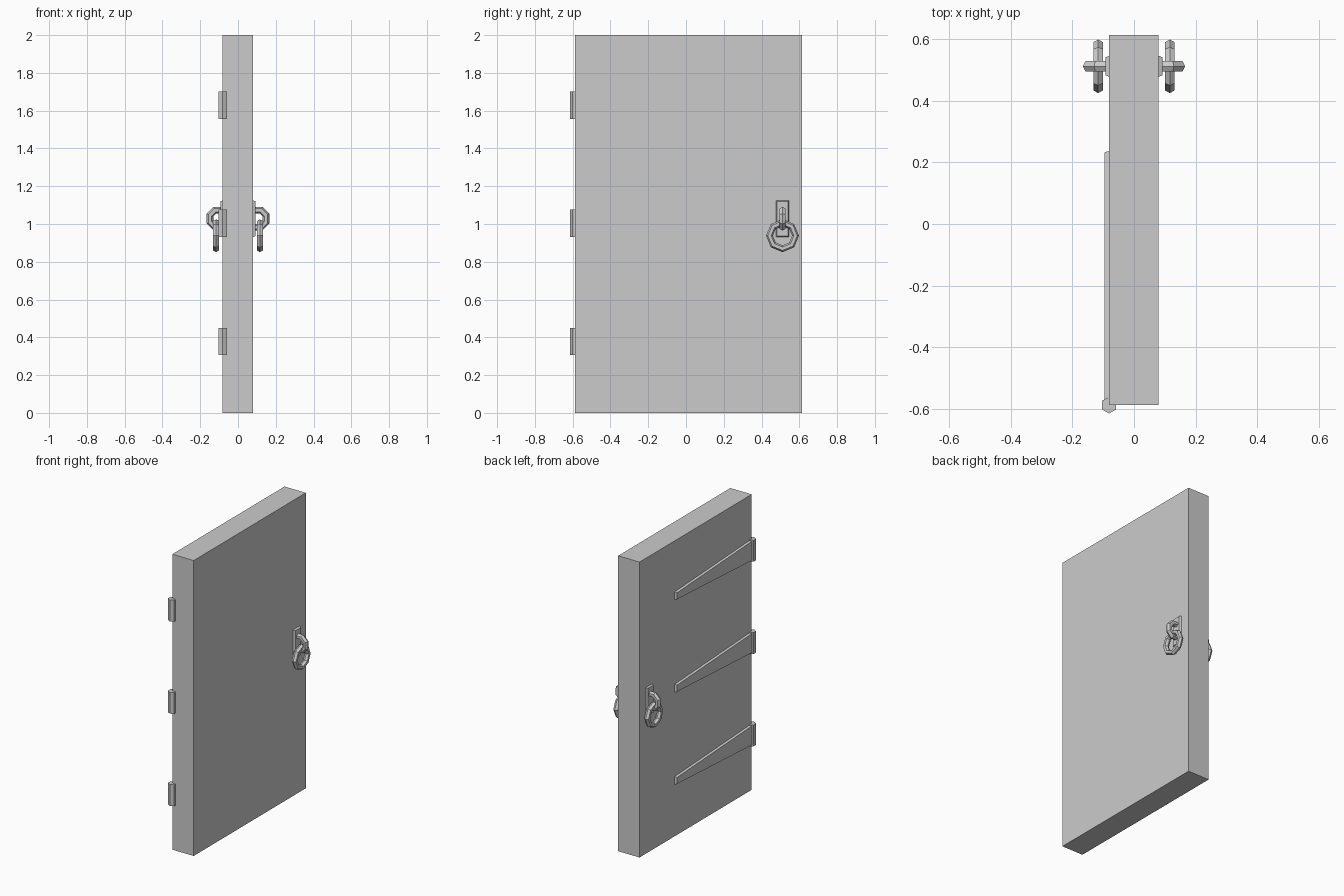
import bpy, bmesh, math
from mathutils import Matrix, Vector

cube = bpy.data.objects.get("Cube")
if cube:
    bpy.data.objects.remove(cube, do_unlink=True)

grey = bpy.data.materials.new("plain_grey")
grey.use_nodes = True
grey.diffuse_color = (0.6, 0.6, 0.6, 1)
grey.node_tree.nodes["Principled BSDF"].inputs["Base Color"].default_value = (0.6, 0.6, 0.6, 1)


def finish(name, bm):
    bmesh.ops.recalc_face_normals(bm, faces=bm.faces)
    mesh = bpy.data.meshes.new(name)
    bm.to_mesh(mesh)
    bm.free()
    mesh.materials.append(grey)
    obj = bpy.data.objects.new(name, mesh)
    bpy.context.collection.objects.link(obj)
    return obj


def box(name, low, high):
    bm = bmesh.new()
    low, high = Vector(low), Vector(high)
    bmesh.ops.create_cube(bm, size=1, matrix=Matrix.Translation((low + high) / 2)
                          @ Matrix.Diagonal((*(high - low), 1)))
    return finish(name, bm)


def extrude_x(name, outline, x0, x1, inset=0):
    """Plate from a (y, z) outline, with its outer face drawn in by inset."""
    bm = bmesh.new()
    cy = sum(p[0] for p in outline) / len(outline)
    cz = sum(p[1] for p in outline) / len(outline)
    back = [bm.verts.new((x0, y, z)) for y, z in outline]
    front = [bm.verts.new((x1, y - math.copysign(inset, y - cy),
                           z - math.copysign(inset, z - cz))) for y, z in outline]
    bm.faces.new(back)
    bm.faces.new(front)
    for i in range(len(outline)):
        j = (i + 1) % len(outline)
        bm.faces.new((back[i], back[j], front[j], front[i]))
    return finish(name, bm)


def ring(name, centre, major, minor, axis, phase):
    """Eight-sided ring with a six-sided section, turned about the given axis."""
    bpy.ops.mesh.primitive_torus_add(major_segments=8, minor_segments=6,
                                     major_radius=major, minor_radius=minor)
    obj = bpy.context.object
    obj.name = obj.data.name = name
    obj.data.transform(Matrix.Translation(centre) @ Matrix.Rotation(math.pi / 2, 4, axis)
                       @ Matrix.Rotation(phase, 4, "Z"))
    obj.data.materials.append(grey)
    return obj


# Door slab
box("door_slab", (-0.081, -0.587, 0), (0.079, 0.613, 2))

# Hinges: hexagonal knuckle and tapered strap
for label, z in (("lower", 0.378), ("middle", 1.003), ("upper", 1.628)):
    bm = bmesh.new()
    bmesh.ops.create_cone(bm, cap_ends=True, segments=6, radius1=0.027, radius2=0.027,
                          depth=0.145, matrix=Matrix.Translation((-0.081, -0.587, z))
                          @ Matrix.Rotation(math.pi / 6, 4, "Z")
                          @ Matrix.Rotation(math.pi / 6, 4, "Z"))
    finish(label + "_hinge_knuckle", bm)
    extrude_x(label + "_hinge_strap",
              [(-0.58, z - 0.07), (0.237, z - 0.027), (0.237, z + 0.027), (-0.58, z + 0.07)],
              -0.08, -0.095, 0.005)

# Handles on both faces: back plate, fixed loop, hanging ring
for label, s in (("left", 1), ("right", -1)):
    extrude_x(label + "_handle_plate",
              [(0.476, 0.93), (0.546, 0.93), (0.546, 1.126), (0.476, 1.126)],
              s * 0.078, s * 0.093, 0.006)
    ring(label + "_handle_loop", (s * 0.103, 0.511, 1.028), 0.049, 0.019, "X", math.pi / 8)
    ring(label + "_pull_ring", (s * 0.116, 0.511, 0.938), 0.069, 0.018, "Y", 0)
